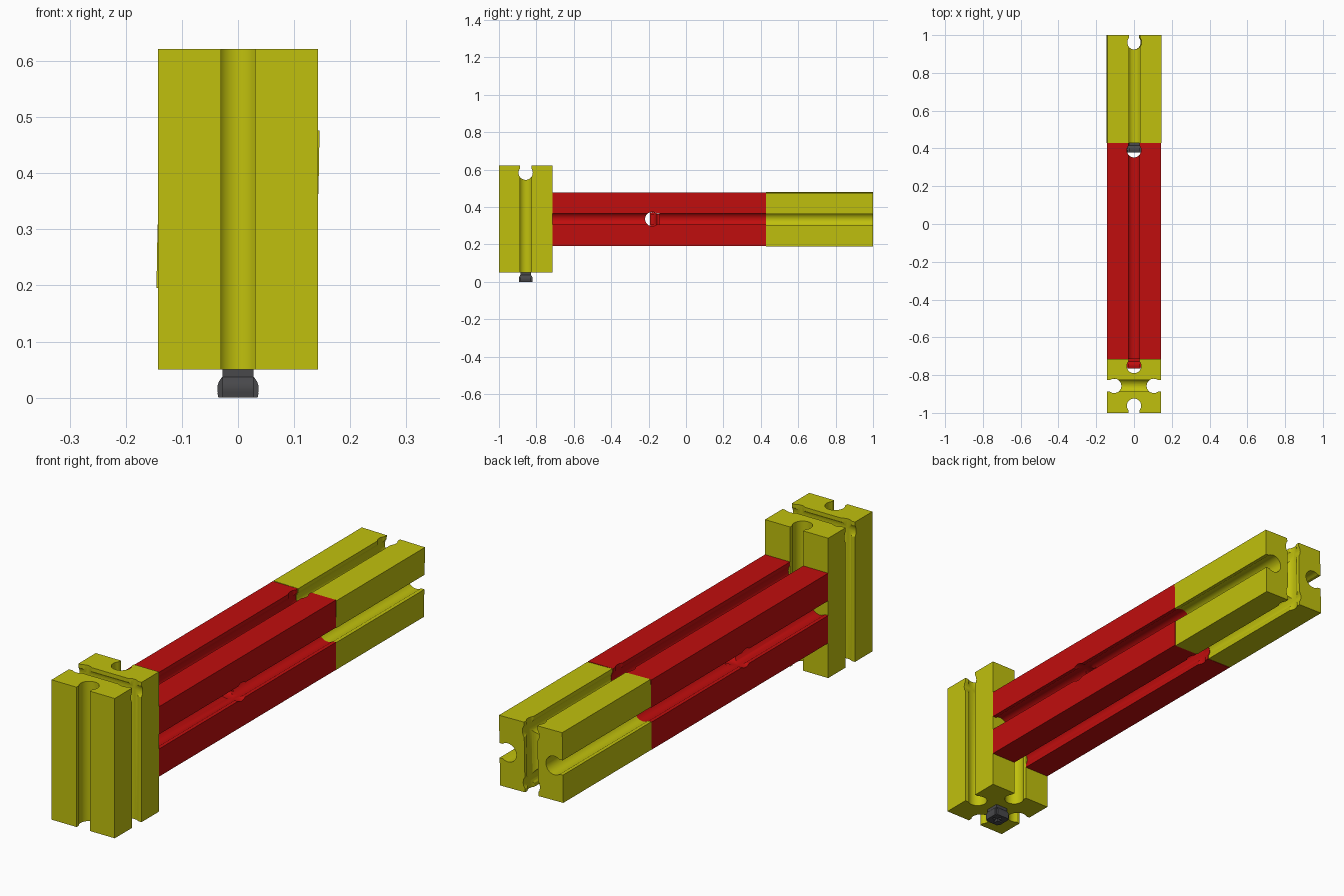
import bpy, bmesh, math
from mathutils import Matrix, Vector

if "Cube" in bpy.data.objects:
    bpy.data.objects.remove(bpy.data.objects["Cube"])

UNIT = 2 / 7              # block width
H = UNIT / 2              # half width
LENGTH = UNIT * 2
SLOT = 0.03               # half width of the groove mouth
R = 0.038                 # radius of the groove bore
PEG = 0.05                # height of the peg


def material(name, rgb):
    m = bpy.data.materials.new(name)
    m.use_nodes = True
    m.diffuse_color = (*rgb, 1)
    m.node_tree.nodes["Principled BSDF"].inputs["Base Color"].default_value = (*rgb, 1)
    return m


yellow = material("yellow", (0.53, 0.53, 0.004))
red = material("red", (0.53, 0.004, 0.004))
grey = material("dark grey", (0.065, 0.065, 0.07))


def prism(name, outline, low, high, turn=Matrix()):
    """Extrude a 2D outline along z, then turn it."""
    bm = bmesh.new()
    face = bm.faces.new([bm.verts.new((x, y, low)) for x, y in outline])
    new = bmesh.ops.extrude_face_region(bm, geom=[face])["geom"]
    bmesh.ops.translate(bm, vec=(0, 0, high - low),
                        verts=[v for v in new if isinstance(v, bmesh.types.BMVert)])
    bmesh.ops.transform(bm, matrix=turn, verts=bm.verts)
    bmesh.ops.recalc_face_normals(bm, faces=bm.faces)
    mesh = bpy.data.meshes.new(name)
    bm.to_mesh(mesh)
    bm.free()
    ob = bpy.data.objects.new(name, mesh)
    bpy.context.collection.objects.link(ob)
    return ob


def combine(ob, tool, operation):
    """Apply a boolean and discard the tool."""
    mod = ob.modifiers.new("boolean", 'BOOLEAN')
    mod.operation, mod.object, mod.solver = operation, tool, 'EXACT'
    graph = bpy.context.evaluated_depsgraph_get()
    mesh = bpy.data.meshes.new_from_object(ob.evaluated_get(graph))
    ob.modifiers.clear()
    ob.data = mesh
    bpy.data.objects.remove(tool)


def groove(face, mouth):
    """Keyhole outline cut down from y = face, its mouth starting at y = mouth."""
    start = math.asin(SLOT / R)
    pts = [(-SLOT, mouth)]
    for i in range(21):
        a = start + (2 * math.pi - 2 * start) * i / 20
        pts.append((-R * math.sin(a), face - R + R * math.cos(a)))
    return pts + [(SLOT, mouth)]


ALONG_X = Matrix.Rotation(math.pi / 2, 4, 'Z') @ Matrix.Rotation(math.pi / 2, 4, 'X')


def block_body(name):
    # Square section with a keyhole groove in each side
    outline = []
    for k in range(4):
        rot = Matrix.Rotation(k * math.pi / 2, 2)
        side = [(H, H)] + groove(H, H)[::-1]
        outline += [rot @ Vector(p) for p in side]
    body = prism(name, outline, 0, LENGTH)
    # Cross groove through the open end
    cutter = prism("cutter", groove(LENGTH, LENGTH + 0.02), -UNIT, UNIT, ALONG_X)
    combine(body, cutter, 'DIFFERENCE')
    return body


def peg(name):
    # Rounded key profile, crossed in both directions
    n, w = 0.028, 0.037
    half = [(n, 0.002), (n, -0.013)]
    for i in range(1, 7):
        a = math.radians(45 - i * 10)
        half.append((w * math.cos(a), -0.034 + w * math.sin(a) * 0.85))
    half += [(w, -PEG + 0.01), (w - 0.002, -PEG)]
    outline = half + [(-x, y) for x, y in half[::-1]]
    ob = prism(name, outline, -n, n, ALONG_X)
    combine(ob, prism("other", outline, -n, n, Matrix.Rotation(math.pi / 2, 4, 'X')), 'UNION')
    # Cross shaped recess in the tip
    a, b = 0.022, 0.005
    cross = []
    for k in range(4):
        rot = Matrix.Rotation(k * math.pi / 2, 2)
        cross += [rot @ Vector(p) for p in ((a, -b), (a, b), (b, b))]
    combine(ob, prism("recess", cross, -PEG - 0.01, -PEG + 0.025), 'DIFFERENCE')
    return ob


def place(ob, mat, matrix):
    ob.data.materials.clear()
    ob.data.materials.append(mat)
    ob.data.transform(matrix)
    bpy.ops.object.select_all(action='DESELECT')
    ob.select_set(True)
    bpy.context.view_layer.objects.active = ob
    bpy.ops.object.shade_smooth_by_angle(angle=math.radians(30))


# Lay blocks along +y, with a roll about their own length
MID = PEG + LENGTH / 2


def lying(y, roll):
    return (Matrix.Translation((0, y, MID)) @ Matrix.Rotation(-math.pi / 2, 4, 'X')
            @ Matrix.Rotation(math.radians(roll), 4, 'Z'))


front = -1 + UNIT
parts = [
    ("front_upright", yellow, grey, Matrix.Translation((0, -1 + H, PEG))),
    ("front_beam", red, red, lying(front, 0)),
    ("middle_beam", red, red, lying(front + LENGTH, 90)),
    ("back_beam", yellow, grey, lying(front + 2 * LENGTH, 91)),
]
for name, body_mat, peg_mat, matrix in parts:
    place(block_body(name + "_block"), body_mat, matrix)
    place(peg(name + "_peg"), peg_mat, matrix)
